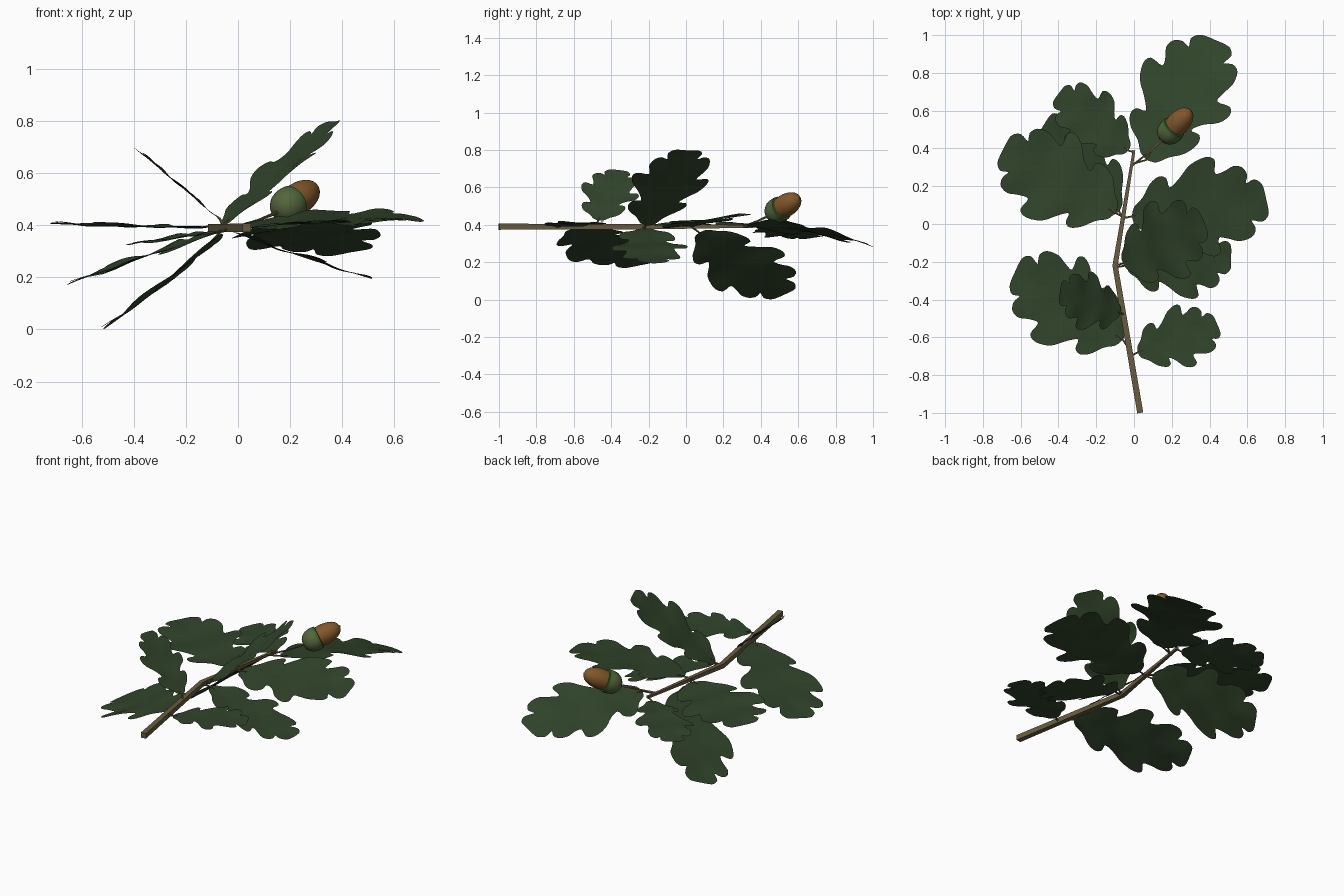
import bpy, bmesh, math
from mathutils import Vector

cube = bpy.data.objects.get("Cube")
if cube:
    bpy.data.objects.remove(cube, do_unlink=True)


def material(name, rgb):
    m = bpy.data.materials.new(name)
    m.use_nodes = True
    m.diffuse_color = (*rgb, 1)
    m.node_tree.nodes["Principled BSDF"].inputs["Base Color"].default_value = (*rgb, 1)
    return m


leaf_green = material("leaf_green", (0.031, 0.059, 0.024))
bark = material("bark_brown", (0.14, 0.108, 0.05))
cap_green = material("cap_green", (0.09, 0.13, 0.045))
rim_green = material("rim_green", (0.045, 0.13, 0.03))
nut_brown = material("nut_brown", (0.22, 0.095, 0.024))


def finish(name, bm, mats, smooth=None):
    me = bpy.data.meshes.new(name)
    bm.to_mesh(me)
    bm.free()
    for m in mats:
        me.materials.append(m)
    ob = bpy.data.objects.new(name, me)
    bpy.context.scene.collection.objects.link(ob)
    if smooth is not None:
        bpy.ops.object.select_all(action='DESELECT')
        ob.select_set(True)
        bpy.context.view_layer.objects.active = ob
        bpy.ops.object.shade_smooth_by_angle(angle=math.radians(smooth))


def ring(bm, centre, axis, radius, sides, turn=0.0):
    side = axis.cross(Vector((0, 0, 1))).normalized()
    up = side.cross(axis).normalized()
    return [bm.verts.new(centre + radius * (math.cos(a) * side + math.sin(a) * up))
            for a in (turn + math.tau * i / sides for i in range(sides))]


def skin(bm, rings):
    """Join consecutive rings with quads and close both ends."""
    n = len(rings[0])
    rows = []
    for a, b in zip(rings, rings[1:]):
        rows.append([bm.faces.new((a[i], a[(i + 1) % n], b[(i + 1) % n], b[i])) for i in range(n)])
    bm.faces.new(rings[0][::-1])
    bm.faces.new(rings[-1])
    bmesh.ops.recalc_face_normals(bm, faces=bm.faces)
    return rows


def tube(name, points, radii, sides, smooth=None):
    pts = [Vector(p) for p in points]
    bm = bmesh.new()
    rings = []
    for i, p in enumerate(pts):
        d = pts[min(i + 1, len(pts) - 1)] - pts[max(i - 1, 0)]
        rings.append(ring(bm, p, d.normalized(), radii[i], sides, math.pi / sides))
    skin(bm, rings)
    finish(name, bm, [bark], smooth)


# Lobed half outline of a leaf: (distance along the midrib, half width)
HALF = [(0, .01), (.02, .07), (.09, .13), (.16, .22), (.25, .27), (.31, .25), (.32, .18),
        (.40, .24), (.48, .33), (.58, .37), (.64, .34), (.63, .24), (.70, .25), (.78, .28),
        (.86, .26), (.89, .20), (.87, .14), (.94, .16), (.99, .12), (1, .06), (1, 0)]


def rounded(points, steps=3):
    """Smooth curve through the points."""
    out = []
    for i in range(len(points) - 1):
        a, b, c, d = (Vector(points[min(max(i + k, 0), len(points) - 1)]) for k in (-1, 0, 1, 2))
        for s in range(steps):
            t = s / steps
            out.append(0.5 * (2 * b + (c - a) * t + (2 * a - 5 * b + 4 * c - d) * t ** 2
                              + (3 * b - a - 3 * c + d) * t ** 3))
    return out + [Vector(points[-1])]


OUTLINE = rounded(HALF)


def leaf(name, stem, base, tip, across, width, arch):
    """A leaf from base to tip lying in the plane that also holds 'across'."""
    base, tip = Vector(base), Vector(tip)
    length = (tip - base).length
    axis = (tip - base).normalized()
    normal = axis.cross(Vector(across)).normalized()
    if normal.z < 0:
        normal = -normal
    side = normal.cross(axis)
    phase = 20 * length

    def place(t, w):
        wave = 0.012 * math.sin(15 * t + phase) * min(1, abs(w) * 5) + 0.03 * abs(w) - 0.006
        lift = arch * math.sin(math.pi * min(max(t, 0), 1))
        return base + length * (t * axis + w * width * side + (wave + lift) * normal)

    bm = bmesh.new()
    for sign in (1, -1):
        rows = []
        for t, w in OUTLINE:
            shift = 0.022 * math.sin(9 * t + phase) * sign * min(1, w * 4)
            rib = max(0, t - 0.45 * w)
            rows.append([bm.verts.new(place(rib + (t + shift - rib) * f, sign * w * f))
                         for f in (0, 0.35, 0.7, 1)])
        for a, b in zip(rows, rows[1:]):
            for i in range(3):
                quad = (a[i], a[i + 1], b[i + 1], b[i])
                bm.faces.new(quad if sign < 0 else quad[::-1])
    bmesh.ops.remove_doubles(bm, verts=bm.verts, dist=0.0004)
    finish(name, bm, [leaf_green], 60)
    tube(name + "_stalk", [stem, base, base + 0.06 * (tip - base)], [.006, .005, .001], 5, 60)


# Twig with one kink
tube("twig", [(.033, -1, .39), (-.1, -.22, .39), (0, .39, .392)], [.023, .02, .01], 4)

# Leaves: stalk origin, leaf base, leaf tip, in-plane direction, width, arch
Y = (0, 1, 0)
LEAVES = [
    ("end_leaf_left", (0, .38, .39), (-.03, .39, .38), (-.4, .69, .335), (0, 1, .04), .98, 0),
    ("end_leaf_right", (0, .32, .39), (.07, .34, .395), (.43, .975, .3), (1, 0, .1), 1, .035),
    ("upper_leaf_left", (-.06, .04, .39), (-.1, .06, .395), (-.69, .40, .408), Y, 1.02, -.005),
    ("hanging_leaf_left", (-.06, .03, .39), (-.08, .07, .36), (-.48, .525, .03), (0, 1, -.04), .97, -.015),
    ("upper_leaf_right", (-.06, .03, .39), (-.01, .04, .395), (.70, .13, .43), (0, 1, .12), 1, .02),
    ("rising_leaf_right", (-.1, -.22, .39), (-.06, -.21, .40), (.37, .01, .8), (-.15, 1, .16), .97, .01),
    ("drooping_leaf_right", (-.1, -.23, .39), (-.04, -.22, .385), (.515, -.175, .197), (0, 1, -.02), .94, -.01),
    ("rising_leaf_left", (-.05, -.48, .39), (-.07, -.47, .425), (-.39, -.36, .695), Y, 1, 0),
    ("lower_leaf_left", (-.02, -.67, .39), (-.06, -.61, .38), (-.63, -.25, .187), (0, 1, .04), 1.02, .005),
    ("lower_leaf_right", (-.02, -.7, .39), (.02, -.68, .392), (.44, -.53, .415), Y, 1.03, .01),
]
for spec in LEAVES:
    leaf(*spec)

# Acorn on its stalk
start, end = Vector((.15, .445, .448)), Vector((.307, .612, .553))
axis = (end - start).normalized()
tube("acorn_stalk", [(-.01, .31, .392), (.08, .38, .42), start + axis * .005], [.006, .005, .007], 6, 60)


def lathe(name, profile, mats, pick):
    bm = bmesh.new()
    rings = [ring(bm, start + axis * h, axis, r, 24) for h, r in profile]
    for i, row in enumerate(skin(bm, rings)):
        for f in row:
            f.material_index = pick(i)
    finish(name, bm, mats, 50)


cap = [(0, .008), (.004, .03), (.018, .05), (.04, .064), (.065, .069),
       (.085, .069), (.100, .067), (.103, .058)]
lathe("acorn_cap", cap, [cap_green, rim_green], lambda i: int(i >= 5))
nut = [(.09, .058)] + [(.13 + .105 * math.sin(a), .061 * math.cos(a) ** .85)
                       for a in (math.radians(d) for d in range(0, 85, 12))]
nut += [(.237, .006), (.241, .001)]
lathe("acorn_nut", nut, [nut_brown], lambda i: 0)
